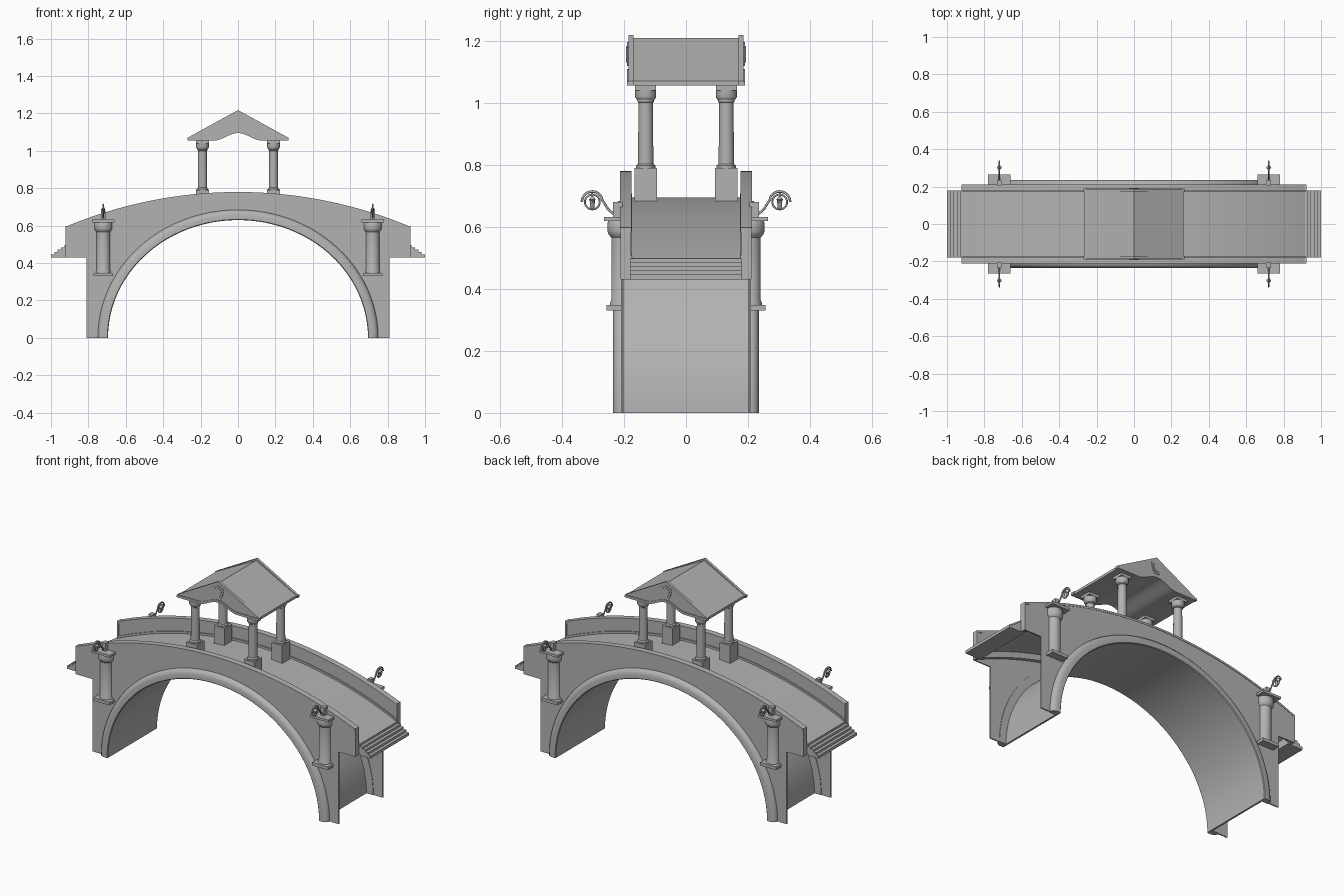
import bpy, bmesh, math

if "Cube" in bpy.data.objects:
    bpy.data.objects.remove(bpy.data.objects["Cube"])

stone = bpy.data.materials.new("grey_stone")
stone.diffuse_color = (0.45, 0.45, 0.45, 1)
stone.use_nodes = True
stone.node_tree.nodes["Principled BSDF"].inputs["Base Color"].default_value = stone.diffuse_color


def finish(obj, mirror):
    obj.data.materials.append(stone)
    if mirror:
        mod = obj.modifiers.new("mirror", 'MIRROR')
        mod.use_axis = ('x' in mirror, 'y' in mirror, False)
        mod.use_mirror_merge = False
    return obj


def make(name, bm, mirror=""):
    bmesh.ops.recalc_face_normals(bm, faces=bm.faces)
    me = bpy.data.meshes.new(name)
    bm.to_mesh(me)
    bm.free()
    obj = bpy.data.objects.new(name, me)
    bpy.context.collection.objects.link(obj)
    return finish(obj, mirror)


def loft(name, rings, mirror="", closed=False, caps=True):
    """Skin a list of closed rings of points."""
    bm = bmesh.new()
    vs = [[bm.verts.new(p) for p in r] for r in rings]
    n = len(vs[0])
    for i in range(len(vs) - (not closed)):
        a, b = vs[i], vs[(i + 1) % len(vs)]
        for j in range(n):
            k = (j + 1) % n
            bm.faces.new((a[j], a[k], b[k], b[j]))
    if caps and not closed:
        bm.faces.new(vs[0])
        bm.faces.new(vs[-1])
    return make(name, bm, mirror)


def slab(name, pts, y0, y1, mirror=""):
    """Extrude an x-z outline along y."""
    return loft(name, [[(x, y, z) for x, z in pts] for y in (y0, y1)], mirror)


def box(name, x0, x1, y0, y1, z0, z1, mirror=""):
    return slab(name, [(x0, z0), (x1, z0), (x1, z1), (x0, z1)], y0, y1, mirror)


def lathe(name, prof, cx, cy, mirror="", half=False, seg=24):
    """Turn a (radius, z) profile; half keeps the outward side only."""
    n = seg // 2 + 1 if half else seg
    step = 2 * math.pi / seg
    rings = [[(cx + r * math.cos(i * step), cy + r * math.sin(i * step), z)
              for i in range(n)] for r, z in prof]
    return loft(name, rings, mirror)


def tube(name, pts, r, mirror="", cyclic=False):
    cu = bpy.data.curves.new(name, 'CURVE')
    cu.dimensions = '3D'
    cu.bevel_depth, cu.bevel_resolution, cu.use_fill_caps = r, 2, True
    sp = cu.splines.new('POLY')
    sp.points.add(len(pts) - 1)
    for p, q in zip(sp.points, pts):
        p.co = (*q, 1)
    sp.use_cyclic_u = cyclic
    obj = bpy.data.objects.new(name, cu)
    bpy.context.collection.objects.link(obj)
    return finish(obj, mirror)


def arc(x, top, sag, half=0.92):
    """Height of a shallow circular arc."""
    R = (half * half + sag * sag) / (2 * sag)
    return top - R + math.sqrt(R * R - x * x)


N = 48
xs = [-0.92 + 1.84 * i / N for i in range(N + 1)]
rail = lambda x: arc(x, 0.78, 0.185)
deck = lambda x: arc(x, 0.695, 0.20)


def ell(t, f):
    return (0.695 + 0.055 * f) * math.cos(t), (0.63 + 0.055 * f) * math.sin(t)


def band(up, low, sx=xs):
    return [(x, up(x)) for x in sx] + [(x, low(x)) for x in reversed(sx)]


ts = [math.pi * i / N for i in range(N + 1)]

# Roadway, parapets and their coping
slab("deck", band(deck, lambda x: deck(x) - 0.03), -0.19, 0.19)
slab("parapet", band(lambda x: rail(x) - 0.005, lambda x: deck(x) - 0.065), 0.18, 0.208, "y")
slab("coping", band(rail, lambda x: rail(x) - 0.012), 0.176, 0.212, "y")
slab("kerb", band(lambda x: deck(x) + 0.012, lambda x: deck(x) - 0.01), 0.174, 0.19, "y")
box("parapet_end_trim", 0.91, 0.922, 0.177, 0.211, 0.432, 0.598, "xy")

# Side walls with the arch opening
wall = [(x, rail(x) - 0.01) for x in xs]
wall += [(0.92, 0.43), (0.81, 0.43), (0.81, 0)]
wall += [ell(t, 0.3) for t in ts]
wall += [(-0.81, 0), (-0.81, 0.43), (-0.92, 0.43)]
slab("side_wall", wall, 0.203, 0.21, "y")

# Arch barrel and moulded rim
loft("arch_barrel", [[(x, y, z) for y, f in ((-0.21, 0), (0.21, 0), (0.204, 0.2), (-0.204, 0.2))
                      for x, z in [ell(t, f)]] for t in ts])
rim = [(0, 0.2), (0, 0.231), (0.07, 0.235), (0.5, 0.235), (0.75, 0.231), (0.92, 0.222), (1, 0.21), (1, 0.2)]
loft("arch_rim", [[(x, y, z) for f, y in rim for x, z in [ell(t, f)]] for t in ts], "y")

# Steps at both ends
prof = [(0.90, 0.43)]
for i in range(5):
    x, z = 1.0 - 0.018 * i, 0.447 + 0.0125 * i
    prof += [(x, z - (0.017 if i == 0 else 0.0125)), (x, z)]
slab("steps", prof + [(0.90, 0.497)], -0.18, 0.18, "x")

# Half columns on the outer walls
C, W = 0.72, 0.205
lathe("wall_column", [(0.04, 0.345), (0.04, 0.355), (0.036, 0.362), (0.036, 0.565), (0.04, 0.57),
                      (0.046, 0.578), (0.048, 0.585), (0.048, 0.612), (0.044, 0.62)], C, W, "xy", True)
box("wall_column_base", C - 0.053, C + 0.053, W, W + 0.052, 0.33, 0.348, "xy")
box("wall_column_top", C - 0.06, C + 0.06, W, W + 0.06, 0.618, 0.632, "xy")
box("lamp_mount", C - 0.012, C + 0.012, W, 0.235, 0.63, 0.68, "xy")

# Curled lamp brackets with ring and lantern
LY, LZ = 0.302, 0.68
arm = [(C, 0.225, 0.635), (C, 0.25, 0.655), (C, 0.272, 0.69)]
arm += [(C, LY + 0.034 * math.cos(a), LZ + 0.034 * math.sin(a))
        for a in [math.radians(150 - 15 * i) for i in range(11)]]
tube("lamp_arm", arm, 0.004, "xy")
ring = [2 * math.pi * i / 24 for i in range(24)]
tube("lamp_ring", [(C, LY + 0.024 * math.cos(a), LZ + 0.024 * math.sin(a)) for a in ring], 0.003, "xy", True)
lathe("lantern", [(0.002, 0.655), (0.007, 0.662), (0.009, 0.685), (0.012, 0.688), (0.003, 0.698),
                  (0.002, 0.712)], C, LY, "xy", seg=10)

# Pavilion columns on pedestals
PX, PY = 0.19, 0.13
box("pedestal", PX - 0.035, PX + 0.035, PY - 0.036, PY + 0.036, 0.66, 0.79, "xy")
lathe("pavilion_column", [(0.031, 0.788), (0.031, 0.797), (0.025, 0.803), (0.023, 1.0), (0.027, 1.003),
                          (0.027, 1.008), (0.033, 1.016), (0.034, 1.02), (0.034, 1.045)], PX, PY, "xy")
box("column_cap", PX - 0.034, PX + 0.034, PY - 0.034, PY + 0.034, 1.04, 1.058, "xy")


# Pavilion roof with vaulted underside
def vault(x):
    return 1.055 + (0.02 * (1 + math.cos(math.pi * x / 0.13)) if abs(x) < 0.13 else 0)


vx = [0.13 - 0.26 * i / 24 for i in range(25)]


def gable(apex, w):
    return ([(-w, 1.055), (-w, 1.07), (0, apex), (w, 1.07), (w, 1.055)] + [(x, vault(x)) for x in vx])


slab("roof", gable(1.208, 0.265), -0.175, 0.175)
slab("gable", gable(1.218, 0.27), 0.17, 0.186, "y")
tx = [-0.27] + vx[::-1] + [0.27]
slab("gable_trim", band(lambda x: vault(x) + 0.014, vault, tx), 0.18, 0.191, "y")
shield = [(0, 1.195), (0.038, 1.178), (0.03, 1.14), (0.016, 1.118), (-0.016, 1.118), (-0.03, 1.14), (-0.038, 1.178)]
slab("gable_shield", shield, 0.18, 0.19, "y")
slab("gable_shield_face", [(x * 0.7, 1.155 + (z - 1.155) * 0.7) for x, z in shield], 0.185, 0.193, "y")

# Smooth rounded parts, keep edges sharp
bpy.ops.object.select_all(action='DESELECT')
for o in bpy.context.scene.objects:
    if o.type == 'MESH':
        o.select_set(True)
        bpy.context.view_layer.objects.active = o
bpy.ops.object.shade_smooth_by_angle(angle=math.radians(30))
